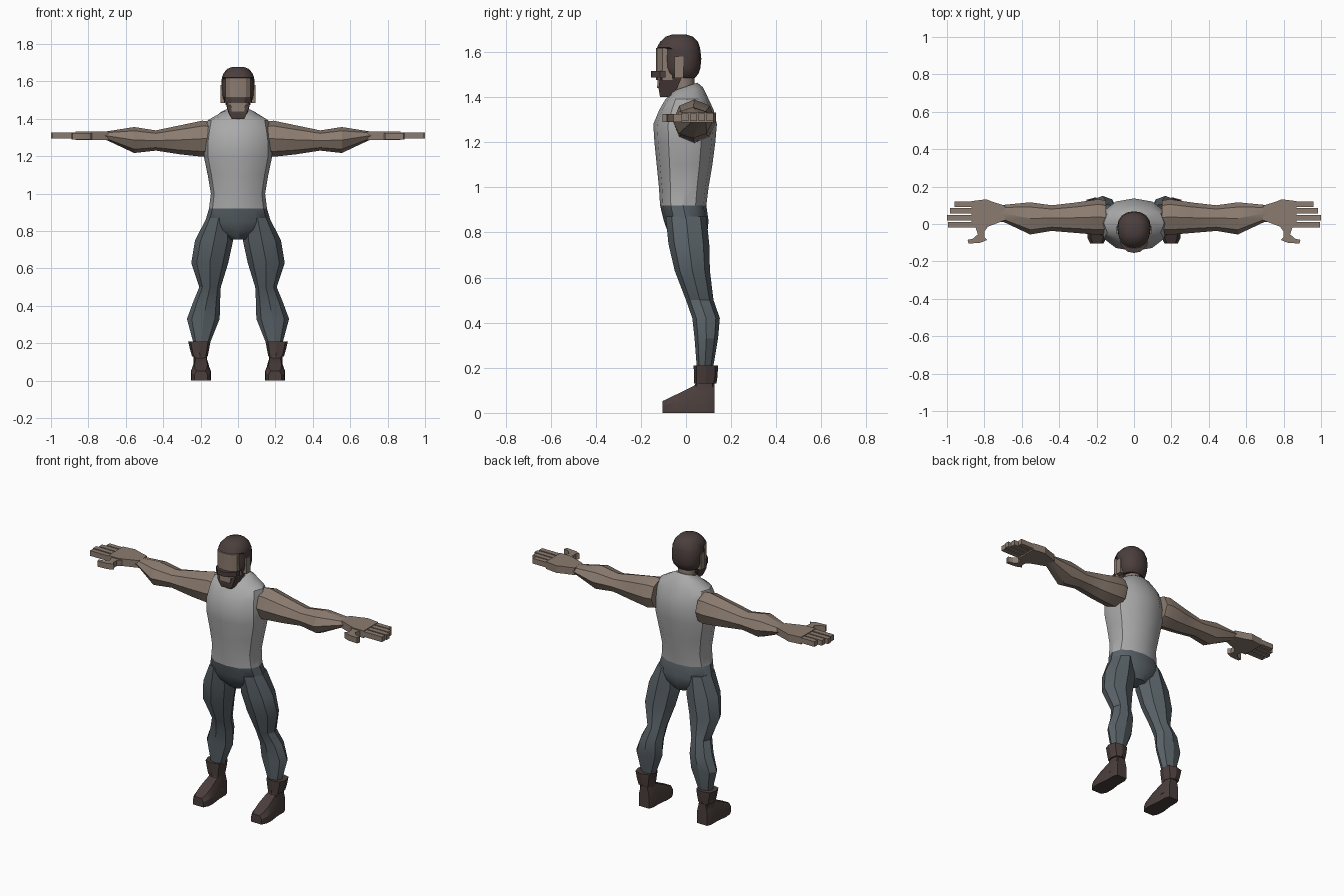
import bpy, bmesh, math
from mathutils import Vector


def material(name, rgb):
    m = bpy.data.materials.new(name)
    m.diffuse_color = (*rgb, 1)
    return m


SKIN = material("skin", (0.26, 0.20, 0.16))
HAIR = material("dark_brown", (0.070, 0.049, 0.046))
SHIRT = material("shirt_grey", (0.40, 0.40, 0.40))
DENIM = material("trouser_blue_grey", (0.100, 0.122, 0.137))


def loft(name, rings, mat, angle=28):
    """Skin a list of equal-length point rings and cap both ends."""
    bm = bmesh.new()
    vs = [[bm.verts.new(p) for p in r] for r in rings]
    n = len(vs[0])
    for a, b in zip(vs, vs[1:]):
        for i in range(n):
            j = (i + 1) % n
            bm.faces.new((a[i], a[j], b[j], b[i]))
    bm.faces.new(vs[0][::-1])
    bm.faces.new(vs[-1])
    bmesh.ops.recalc_face_normals(bm, faces=bm.faces)
    me = bpy.data.meshes.new(name)
    bm.to_mesh(me)
    bm.free()
    me.materials.append(mat)
    ob = bpy.data.objects.new(name, me)
    bpy.context.collection.objects.link(ob)
    bpy.ops.object.select_all(action='DESELECT')
    ob.select_set(True)
    bpy.context.view_layer.objects.active = ob
    bpy.ops.object.shade_smooth_by_angle(angle=math.radians(angle))
    return ob


def oval(u0, u1, v0, v1, n=8, power=1.0, turn=0.0):
    """Rounded section filling the box u0..u1, v0..v1."""
    pts = []
    for i in range(n):
        a = 2 * math.pi * i / n + turn
        c, s = math.cos(a), math.sin(a)
        c = math.copysign(abs(c) ** power, c)
        s = math.copysign(abs(s) ** power, s)
        pts.append(((u0 + u1) / 2 + (u1 - u0) / 2 * c, (v0 + v1) / 2 + (v1 - v0) / 2 * s))
    return pts


def flat_rings(levels, n=8, power=1.0):
    """Levels (z, x0, x1, y0, y1[, tilt]) to horizontal rings."""
    out = []
    for z, x0, x1, y0, y1, *tilt in levels:
        t = tilt[0] if tilt else 0
        out.append([(x, y, z + t * y) for x, y in oval(x0, x1, y0, y1, n, power)])
    return out


def slab(name, pts, z0, z1, mat, side=1):
    """Plan outline extruded upward."""
    return loft(name, [[(side * x, y, z) for x, y in pts] for z in (z0, z1)], mat)


def box(name, x0, x1, y0, y1, z0, z1, mat, side=1):
    return slab(name, [(x0, y0), (x1, y0), (x1, y1), (x0, y1)], z0, z1, mat, side)


# Sleeveless shirt with a collar that rises toward the back
shirt = [(0.92, 0.155, -0.115, 0.09), (1.0, 0.145, -0.12, 0.10), (1.10, 0.162, -0.13, 0.117),
         (1.20, 0.183, -0.14, 0.13), (1.28, 0.182, -0.145, 0.137), (1.345, 0.172, -0.118, 0.122),
         (1.392, 0.162, -0.09, 0.10), (1.425, 0.105, -0.075, 0.075, 0.25),
         (1.447, 0.062, -0.065, 0.05, 0.35)]
loft("shirt", flat_rings([(z, -w, w, a, b, *t) for z, w, a, b, *t in shirt], 12, 0.9), SHIRT, 35)

# Trouser hips
hips = [(0.92, 0.155, -0.115, 0.09), (0.85, 0.176, -0.098, 0.10),
        (0.80, 0.13, -0.08, 0.095), (0.755, 0.05, -0.04, 0.07)]
loft("trouser_hips", flat_rings([(z, -w, w, a, b) for z, w, a, b in hips], 12, 0.9), DENIM, 40)

leg = [(0.87, 0.04, 0.168, -0.09, 0.09), (0.75, 0.026, 0.23, -0.078, 0.103),
       (0.63, 0.052, 0.25, -0.05, 0.106), (0.50, 0.092, 0.207, 0.0, 0.122),
       (0.42, 0.096, 0.24, 0.028, 0.15), (0.33, 0.098, 0.273, 0.038, 0.142),
       (0.20, 0.15, 0.238, 0.048, 0.12)]
arm = [(0.15, -0.055, 0.125, 1.205, 1.385), (0.19, -0.058, 0.133, 1.197, 1.39),
       (0.31, -0.048, 0.115, 1.21, 1.365), (0.44, -0.037, 0.10, 1.23, 1.338),
       (0.555, -0.056, 0.116, 1.217, 1.356), (0.70, 0.012, 0.102, 1.285, 1.333),
       (0.74, 0.012, 0.102, 1.288, 1.328)]
palm = [(0.69, 0.02), (0.77, -0.01), (0.80, -0.02), (0.87, -0.02),
        (0.87, 0.122), (0.79, 0.132), (0.76, 0.12), (0.69, 0.098)]
thumb = [(0.77, 0.0), (0.80, -0.04), (0.80, -0.07), (0.785, -0.085), (0.82, -0.10), (0.885, -0.105),
         (0.89, -0.085), (0.86, -0.078), (0.835, -0.055), (0.85, -0.01)]
fingers = [(-0.02, 0.01, 0.995), (0.018, 0.048, 1.0), (0.055, 0.085, 0.985), (0.092, 0.121, 0.96)]

for side, tag in ((1, "left"), (-1, "right")):
    # Trouser leg and bare arm
    loft(tag + "_trouser_leg",
         [[(side * x, y, z) for x, y, z in r] for r in flat_rings(leg)], DENIM)
    loft(tag + "_arm",
         [[(side * x, y, z) for y, z in oval(*s)] for x, *s in arm], SKIN)

    # Hand
    slab(tag + "_palm", palm, 1.287, 1.331, SKIN, side)
    slab(tag + "_thumb", thumb, 1.29, 1.325, SKIN, side)
    for i, (y0, y1, tip) in enumerate(fingers):
        box(f"{tag}_finger_{i + 1}", 0.86, tip, y0, y1, 1.295, 1.327, SKIN, side)

    # Boot: flared cuff, ankle and wedge foot
    cuff = [(0.13, 0.162, 0.246, 0.036, 0.135), (0.165, 0.155, 0.256, 0.035, 0.14),
            (0.21, 0.147, 0.267, 0.034, 0.142)]
    loft(tag + "_boot_cuff",
         [[(side * x, y, z) for x, y, z in r] for r in flat_rings(cuff, 8, 0.75)], HAIR)
    ankle = [(0.04, 0.15, 0.245, 0.02, 0.126), (0.085, 0.165, 0.237, 0.025, 0.126),
             (0.14, 0.165, 0.237, 0.045, 0.126)]
    loft(tag + "_boot_ankle",
         [[(side * x, y, z) for x, y, z in r] for r in flat_rings(ankle, 8, 0.6)], HAIR)
    foot = [(-0.105, 0.035, 0.052), (-0.075, 0.05, 0.066), (-0.03, 0.053, 0.088),
            (0.04, 0.044, 0.122), (0.10, 0.044, 0.128), (0.126, 0.034, 0.128)]
    loft(tag + "_boot_foot",
         [[(side * (0.198 + k * w), y, z) for k, z in
           ((-1, 0), (1, 0), (1, h * 0.6), (0.65, h), (-0.65, h), (-1, h * 0.6))]
          for y, w, h in foot], HAIR)

    # Ear
    box(tag + "_ear", 0.07, 0.094, -0.052, -0.012, 1.485, 1.58, SKIN, side)

# Neck
loft("neck", flat_rings([(1.40, -0.055, 0.055, -0.06, 0.045), (1.45, -0.052, 0.052, -0.058, 0.038),
                         (1.53, -0.052, 0.052, -0.08, 0.038)]), SKIN, 50)

# Hair cap with a fringe standing out over the face
hair = [(1.678, 0.03, -0.06, 0.0), (1.668, 0.055, -0.09, 0.03), (1.645, 0.077, -0.115, 0.053),
        (1.62, 0.086, -0.129, 0.062), (1.613, 0.087, -0.108, 0.063), (1.57, 0.09, -0.108, 0.068),
        (1.53, 0.089, -0.105, 0.064), (1.505, 0.083, -0.10, 0.056), (1.485, 0.066, -0.085, 0.04)]
loft("hair", flat_rings([(z, -w, w, a, b) for z, w, a, b in hair], 16, 0.9), HAIR, 35)

# Face
slab("face", [(-0.066, -0.06), (-0.066, -0.105), (-0.042, -0.125), (0, -0.133),
              (0.042, -0.125), (0.066, -0.105), (0.066, -0.06)], 1.475, 1.618, SKIN)

# Moustache
slab("moustache", [(-0.075, -0.09), (-0.07, -0.115), (-0.035, -0.148), (0, -0.155),
                   (0.035, -0.148), (0.07, -0.115), (0.075, -0.09)], 1.487, 1.515, HAIR)

# Beard: side profile narrowing toward the chin
beard = [(-0.115, 1.485, 0.064), (-0.122, 1.44, 0.052), (-0.115, 1.40, 0.034),
         (-0.07, 1.40, 0.034), (-0.04, 1.44, 0.054), (-0.02, 1.485, 0.066)]
loft("beard", [[(s * w, y, z) for y, z, w in beard] for s in (-1, 1)], HAIR)

# Mouth area
loft("mouth", [[(s * w, y, z) for y, z, w in ((-0.126, 1.487, 0.042), (-0.128, 1.44, 0.034),
                                               (-0.115, 1.44, 0.034), (-0.11, 1.487, 0.042))]
               for s in (-1, 1)], SKIN)
